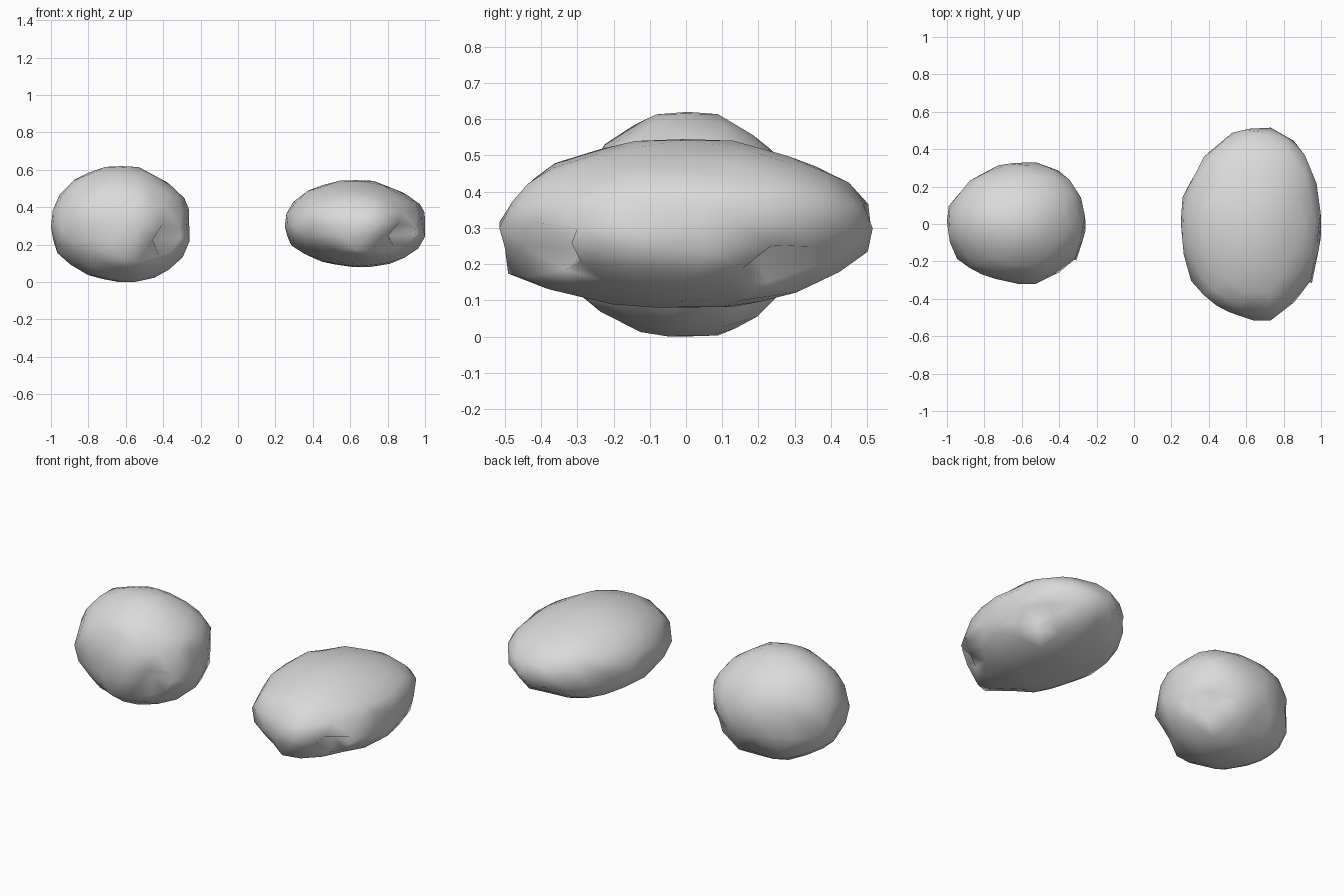
import bpy, bmesh, math, random
from mathutils import Vector

cube = bpy.data.objects.get("Cube")
if cube:
    bpy.data.objects.remove(cube, do_unlink=True)

stone = bpy.data.materials.new("grey stone")
stone.use_nodes = True
colour = (0.7, 0.7, 0.7, 1)
stone.diffuse_color = colour
stone.node_tree.nodes["Principled BSDF"].inputs["Base Color"].default_value = colour

# Broad lumps and hollows: direction, height, angular width
FEATURES = [
    ((0.1, -0.85, -0.6), 0.11, 0.27),     # front underside corner
    ((0.3, -0.95, 0), 0.06, 0.25),        # front tip
    ((-0.25, -0.95, 0), -0.05, 0.3),
    ((-0.83, -0.6, 0), 0.06, 0.3),
    ((-0.73, 0.68, 0), -0.05, 0.3),
    ((0.7, 0.6, 0.3), 0.05, 0.3),
    ((0.4, 0.9, 0), 0.03, 0.25),
    ((0, 0.8, -0.55), -0.06, 0.2),
    ((0.4, 0.6, -0.75), 0.05, 0.22),
    ((0.7, 0, -0.72), 0.05, 0.25),
    ((-0.3, 0, -0.95), -0.06, 0.3),
    ((0.3, 0.05, -0.95), 0.03, 0.2),
    ((-0.7, 0, 0.72), 0.04, 0.3),
    ((-0.15, 0, 0.98), 0.02, 0.3),
]

# Sharp single points: direction, distance from the centre
POINTS = [
    ((0.62, -0.68, -0.32), 0.75),         # front dimple
    ((0.82, -0.6, -0.2), 1.07),           # spur beside it
    ((0.74, 0.5, -0.46), 0.72),           # back dimple
]


def make_rock(name, low, high):
    """Lumpy ball shaped to the box from low to high."""
    rng = random.Random(4)
    bm = bmesh.new()
    bmesh.ops.create_icosphere(bm, subdivisions=3, radius=1)
    free = list(bm.verts)
    for direction, distance in POINTS:
        n = Vector(direction).normalized()
        v = min(free, key=lambda p: (p.co - n).length)
        free.remove(v)
        v.co = n * distance
    for v in free:
        # Slide points a little so the facets are uneven
        slide = Vector([rng.uniform(-0.05, 0.05) for _ in range(3)])
        n = (v.co + slide).normalized()
        r = 1 + rng.uniform(-0.025, 0.025)
        for direction, height, width in FEATURES:
            angle = n.angle(Vector(direction))
            r += height * math.exp(-(angle / width) ** 2)
        v.co = n * r
    for axis in range(3):
        values = [v.co[axis] for v in bm.verts]
        a, b = min(values), max(values)
        for v in bm.verts:
            t = (v.co[axis] - a) / (b - a)
            v.co[axis] = low[axis] + t * (high[axis] - low[axis])
    bmesh.ops.recalc_face_normals(bm, faces=bm.faces)
    for f in bm.faces:
        f.smooth = True
    mesh = bpy.data.meshes.new(name)
    bm.to_mesh(mesh)
    bm.free()
    mesh.materials.append(stone)
    rock = bpy.data.objects.new(name, mesh)
    bpy.context.collection.objects.link(rock)


make_rock("round_rock", (-1, -0.32, 0), (-0.26, 0.33, 0.62))
make_rock("long_rock", (0.25, -0.515, 0.08), (1, 0.515, 0.545))
